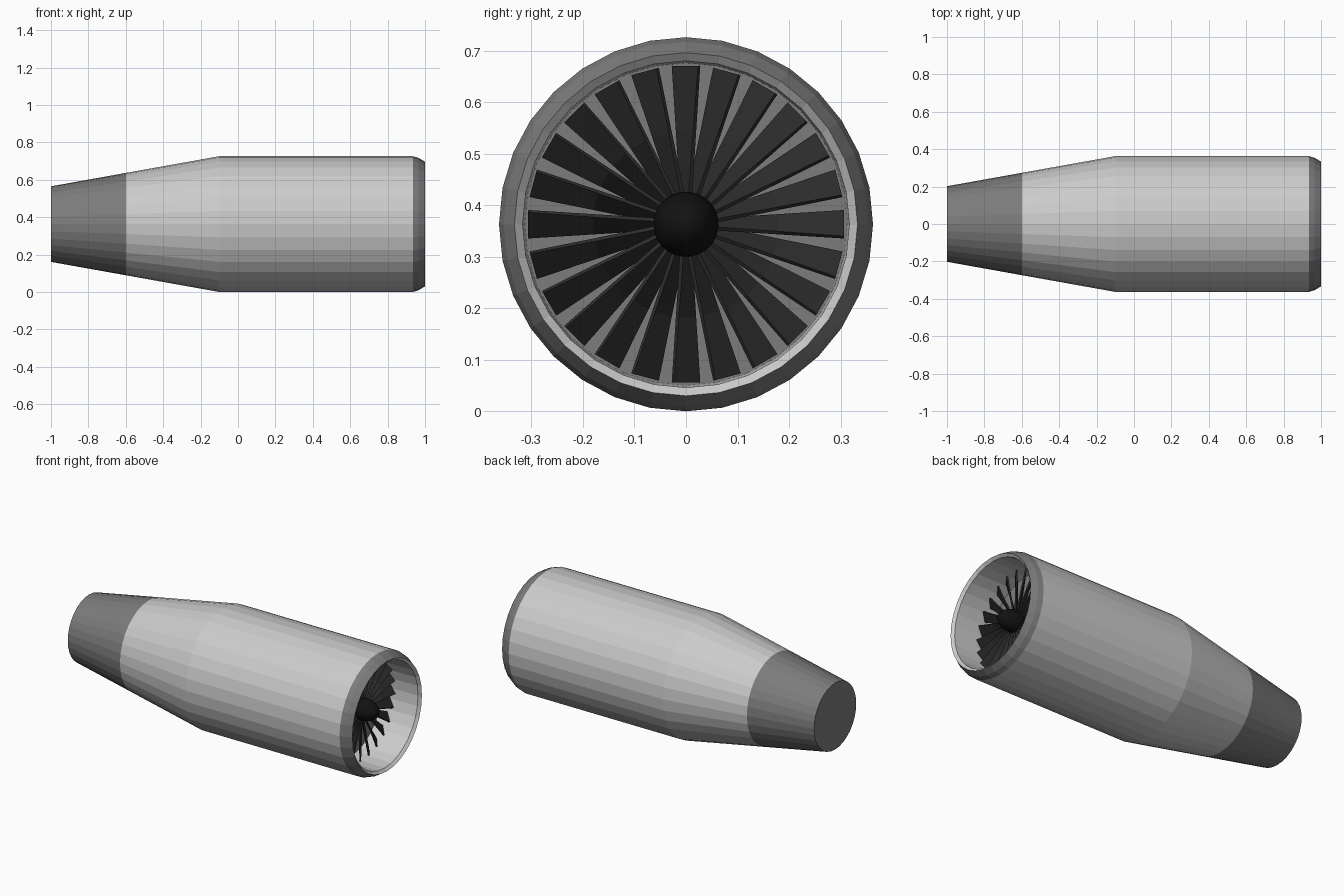
import bpy, bmesh
from math import sin, cos, pi, radians
from mathutils import Matrix

if "Cube" in bpy.data.objects:
    bpy.data.objects.remove(bpy.data.objects["Cube"])

CZ = 0.363      # height of the engine axis
SIDES = 32


def material(name, v):
    m = bpy.data.materials.new(name)
    m.diffuse_color = (v, v, v, 1)
    m.use_nodes = True
    m.node_tree.nodes["Principled BSDF"].inputs["Base Color"].default_value = m.diffuse_color
    return m


DARK = material("dark_grey", 0.2)
BLADE = material("blade_grey", 0.025)
BLACK = material("black", 0.006)


def finish(name, bm, mat=None):
    me = bpy.data.meshes.new(name)
    bm.to_mesh(me)
    bm.free()
    ob = bpy.data.objects.new(name, me)
    ob.location.z = CZ
    bpy.context.collection.objects.link(ob)
    if mat:
        me.materials.append(mat)
    return ob


def lathe(name, profile, mat=None, sides=SIDES, smooth=False):
    """Revolve (x, radius) points round the x axis; radius 0 closes to a point."""
    bm = bmesh.new()
    rings = []
    for x, r in profile:
        if r == 0:
            rings.append([bm.verts.new((x, 0, 0))] * sides)
        else:
            rings.append([bm.verts.new((x, r * sin(2 * pi * i / sides), r * cos(2 * pi * i / sides)))
                          for i in range(sides)])
    for a, b in zip(rings, rings[1:]):
        for i in range(sides):
            j = (i + 1) % sides
            corners = list(dict.fromkeys((a[i], a[j], b[j], b[i])))
            bm.faces.new(corners).smooth = smooth
    bmesh.ops.recalc_face_normals(bm, faces=bm.faces)
    return finish(name, bm, mat)


# Outer shell
lathe("cowling", [(-0.6, 0.2736), (-0.1, 0.363), (0.935, 0.363)])
# Intake lip and the pale duct inside it
lathe("intake_lip", [(0.935, 0.363), (0.965, 0.354), (1.0, 0.333)], DARK)
lathe("intake_duct", [(1.0, 0.333), (0.985, 0.317), (0.75, 0.313)])
# Exhaust cone with closed end
lathe("exhaust_cone", [(-0.6, 0.2736), (-1.0, 0.202), (-1.0, 0)], DARK)
# Bulkhead behind the fan
lathe("fan_bulkhead", [(0.75, 0.313), (0.75, 0)], DARK)
# Rounded hub and its shaft
dome = [(0.84 + 0.1 * sin(t * pi / 16), 0.063 * cos(t * pi / 16)) for t in range(8)]
lathe("fan_hub", [(0.75, 0.063)] + dome + [(0.94, 0)], BLACK, smooth=True)

# Fan: 24 tapered, twisted blades
BLADES = 24
bm = bmesh.new()
for k in range(BLADES):
    turn = Matrix.Rotation(2 * pi * k / BLADES, 4, 'X')
    sections = []
    for r, chord, pitch in [(0.055, 0.036, 62), (0.18, 0.050, 48), (0.307, 0.062, 35)]:
        p = radians(pitch)
        ring = []
        for u, w in [(-1, -1), (1, -1), (1, 1), (-1, 1)]:
            c, t = u * chord / 2, w * 0.004
            y, x = c * cos(p) - t * sin(p), c * sin(p) + t * cos(p)
            ring.append(bm.verts.new(turn @ Matrix.Translation((0.82 + x, y, r)).to_translation()))
        sections.append(ring)
    for a, b in zip(sections, sections[1:]):
        for i in range(4):
            j = (i + 1) % 4
            bm.faces.new((a[i], a[j], b[j], b[i]))
    bm.faces.new(sections[0])
    bm.faces.new(sections[-1])
bmesh.ops.recalc_face_normals(bm, faces=bm.faces)
finish("fan_blades", bm, BLADE)
